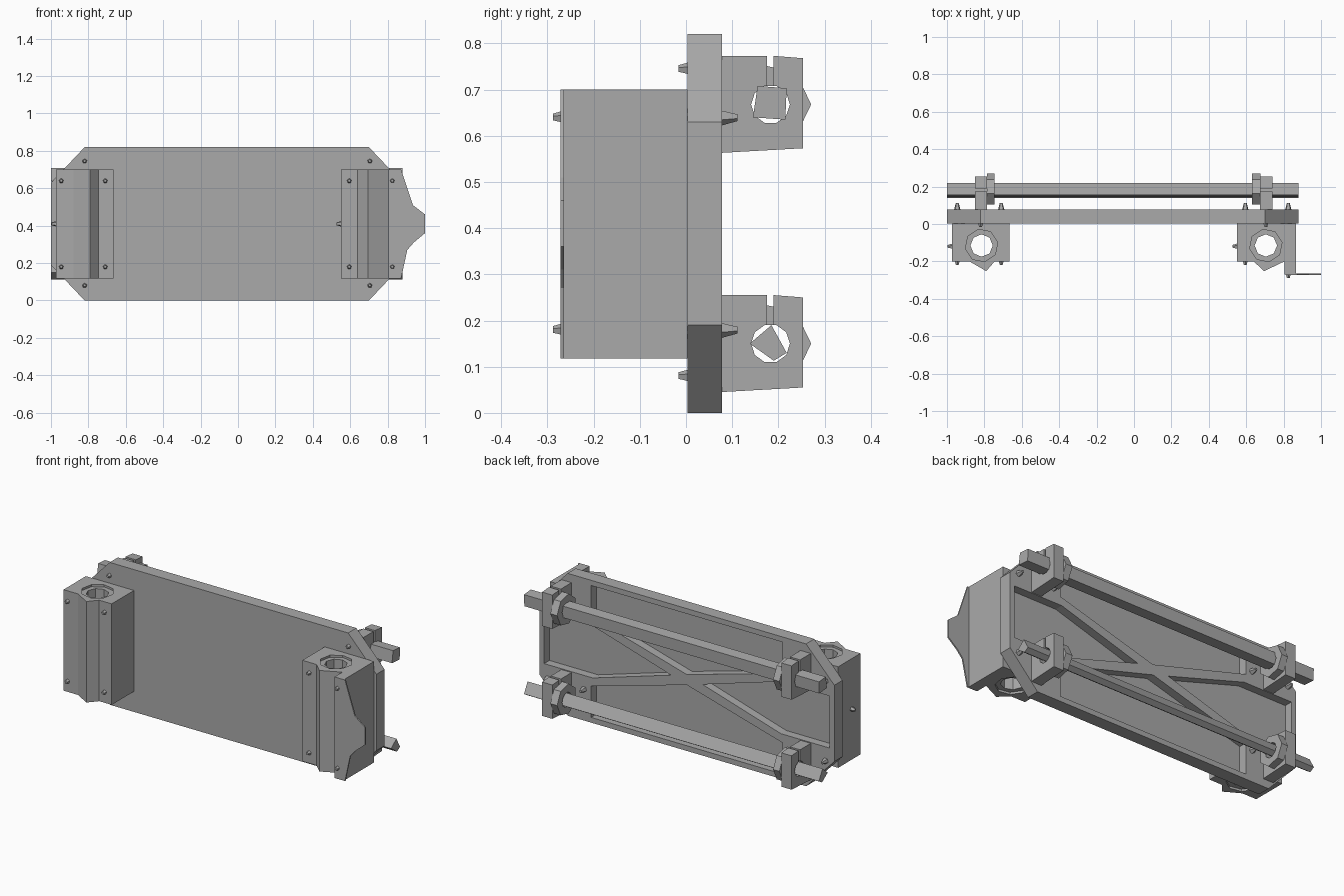
import bpy, bmesh, math
from mathutils import Matrix, Vector

if "Cube" in bpy.data.objects:
    bpy.data.objects.remove(bpy.data.objects["Cube"])

grey = bpy.data.materials.new("plain_grey")
grey.use_nodes = True
COLOUR = (0.4, 0.4, 0.4, 1)
grey.diffuse_color = COLOUR
grey.node_tree.nodes["Principled BSDF"].inputs["Base Color"].default_value = COLOUR

# Maps a 2D profile plus a depth to 3D, for each extrusion axis
AXES = {
    "x": lambda a, b, d: (d, a, b),
    "y": lambda a, b, d: (a, d, b),
    "z": lambda a, b, d: (a, b, d),
}


def prism(name, points, axis, start, end):
    """Extrude a flat outline along an axis."""
    bm = bmesh.new()
    place = AXES[axis]
    face = bm.faces.new([bm.verts.new(place(a, b, start)) for a, b in points])
    move = Vector(place(0, 0, end - start))
    extruded = bmesh.ops.extrude_face_region(bm, geom=[face])["geom"]
    bmesh.ops.translate(bm, vec=move, verts=[g for g in extruded if isinstance(g, bmesh.types.BMVert)])
    bmesh.ops.recalc_face_normals(bm, faces=bm.faces)
    mesh = bpy.data.meshes.new(name)
    bm.to_mesh(mesh)
    bm.free()
    mesh.materials.append(grey)
    obj = bpy.data.objects.new(name, mesh)
    bpy.context.collection.objects.link(obj)
    return obj


def ring(a, b, radius, sides, turn=0.0):
    return [(a + radius * math.cos(turn + math.tau * i / sides),
             b + radius * math.sin(turn + math.tau * i / sides)) for i in range(sides)]


def cut(target, cutter):
    cutter.hide_render = True
    cutter.hide_set(True)
    cutter.display_type = "WIRE"
    mod = target.modifiers.new("cut", "BOOLEAN")
    mod.operation = "DIFFERENCE"
    mod.solver = "EXACT"
    mod.object = cutter


def stud(name, position, direction):
    """Small pointed bolt head or nut."""
    bm = bmesh.new()
    bmesh.ops.create_cone(bm, cap_ends=True, segments=5, radius1=0.018, radius2=0.008, depth=0.036)
    turn = Vector((0, 0, 1)).rotation_difference(Vector(direction)).to_matrix().to_4x4()
    bmesh.ops.transform(bm, matrix=Matrix.Translation(position) @ turn, verts=bm.verts)
    mesh = bpy.data.meshes.new(name)
    bm.to_mesh(mesh)
    bm.free()
    mesh.materials.append(grey)
    bpy.context.collection.objects.link(bpy.data.objects.new(name, mesh))


MID_X, MID_Z = -0.06, 0.41


def mirrored(points, sx, sz):
    return [(MID_X + sx * a, MID_Z + sz * b) for a, b in points]


# Base plate with chamfered corners
plate = prism("base_plate", mirrored(
    [(-0.94, -0.22), (-0.76, -0.41), (0.76, -0.41), (0.94, -0.22),
     (0.94, 0.22), (0.76, 0.41), (-0.76, 0.41), (-0.94, 0.22)], 1, 1), "y", 0.003, 0.078)

# Rear pockets, leaving a rim, corner pads and crossed ribs
for s in (-1, 1):
    cut(plate, prism("long_pocket_cutter", mirrored(
        [(-0.61, 0.38), (0.61, 0.38), (0.61, 0.2), (0, 0.03), (-0.61, 0.2)], 1, s),
        "y", 0.03, 0.2))
    cut(plate, prism("end_pocket_cutter", mirrored(
        [(0.91, 0.15), (0.6, 0.15), (0.1, 0), (0.6, -0.15), (0.91, -0.15)], s, 1),
        "y", 0.03, 0.2))

# Front holders with faceted bulge and a vertical bore
LOW, HIGH = 0.118, 0.7
left_outline = [(-0.972, 0.003), (-0.972, -0.2), (-0.88, -0.2), (-0.79, -0.252),
                (-0.745, -0.2), (-0.665, -0.2), (-0.665, 0.003)]
right_outline = [(0.55, 0.003), (0.55, -0.2), (0.64, -0.2), (0.695, -0.252),
                 (0.805, -0.2), (0.805, -0.27), (0.865, -0.27), (0.865, 0.003)]
for name, outline, x in (("right_holder", left_outline, -0.815),
                         ("left_holder", right_outline, 0.705)):
    holder = prism(name, outline, "z", LOW, HIGH)
    for z in (LOW, HIGH):
        cut(holder, prism("collar_recess_cutter", ring(x, -0.115, 0.088, 8, 0.2), "z", z - 0.012, z + 0.012))
    cut(holder, prism("bore_cutter", ring(x, -0.115, 0.06, 8), "z", -0.1, 1))

# Tapered side flange
prism("side_flange",
      [(0.81, LOW), (0.872, LOW), (0.905, 0.27), (0.94, 0.31), (1, 0.36),
       (1, 0.46), (0.935, 0.51), (0.905, 0.6), (0.872, HIGH), (0.81, HIGH)],
      "y", -0.272, -0.264)

# Rails and their clamps, one pair above and one below
upper_section = [(0.145, 0.64), (0.215, 0.635), (0.218, 0.703), (0.155, 0.708)]
lower_section = [(0.138, 0.15), (0.19, 0.113), (0.218, 0.13), (0.185, 0.19)]
for level, z, section in (("upper", 0.668, upper_section), ("lower", 0.15, lower_section)):
    prism(level + "_rail", section, "x", -1, 0.88)
    for side, outer, inner, collar in (("right", -0.85, -0.785, -0.745),
                                       ("left", 0.74, 0.675, 0.632)):
        clamp = prism(f"{level}_{side}_clamp",
                      [(0.075, z - 0.105), (0.253, z - 0.095), (0.253, z + 0.1),
                       (0.19, z + 0.105), (0.19, z), (0.175, z), (0.175, z + 0.105),
                       (0.075, z + 0.105)], "x", outer, inner)
        washer = prism(f"{level}_{side}_collar", ring(0.183, z, 0.088, 7), "x", inner, collar)
        for part in (clamp, washer):
            cut(part, prism("rail_hole_cutter", ring(0.183, z, 0.042, 10), "x", -1.2, 1.2))

# Bolt heads in front, nuts behind, and set screws on the holders
for z in (0.18, 0.64):
    for x in (-0.945, -0.71, 0.595, 0.825):
        stud("front_bolt", (x, -0.27 if x > 0.8 else -0.2, z), (0, -1, 0))
        stud("rear_nut", (x, 0.094, z), (0, 1, 0))
for z in (0.08, 0.745):
    for x in (-0.82, 0.705):
        stud("clamp_bolt", (x, 0.002, z), (0, -1, 0))
stud("right_set_screw", (-0.978, -0.12, 0.41), (-1, 0, 0))
stud("left_set_screw", (0.544, -0.12, 0.41), (-1, 0, 0))
